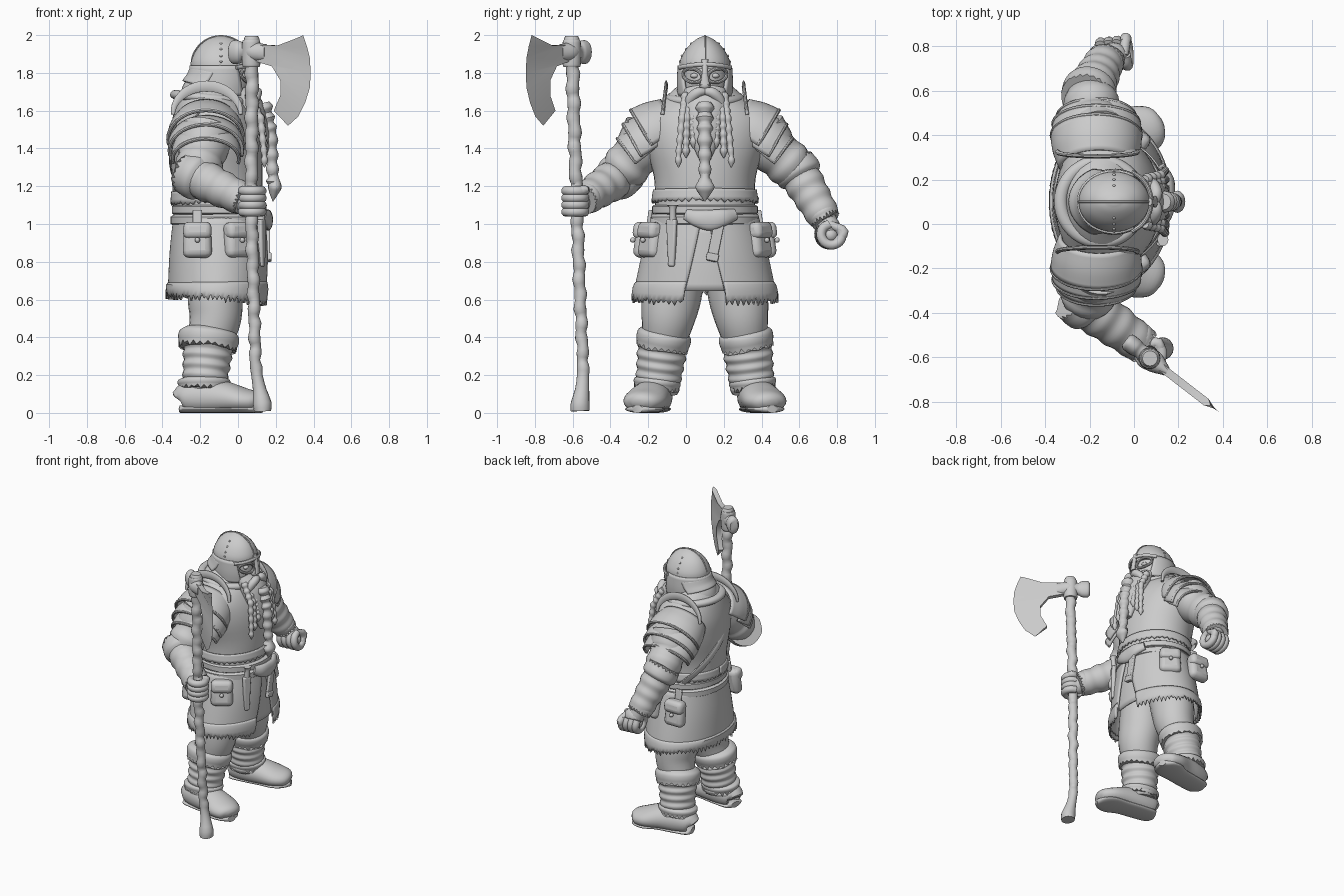
import bpy, bmesh, math, random
from math import sin, cos, pi, sqrt
from mathutils import Vector as V, Matrix

if "Cube" in bpy.data.objects:
    bpy.data.objects.remove(bpy.data.objects["Cube"])

random.seed(4)
CY = 0.1  # the body's middle plane


def finish(name, bm, thick=0, bevel=0):
    bmesh.ops.recalc_face_normals(bm, faces=bm.faces)
    me = bpy.data.meshes.new(name)
    bm.to_mesh(me)
    bm.free()
    ob = bpy.data.objects.new(name, me)
    bpy.context.collection.objects.link(ob)
    if thick:
        m = ob.modifiers.new("thickness", 'SOLIDIFY')
        m.thickness = thick
        m.offset = 0
    if bevel:
        m = ob.modifiers.new("bevel", 'BEVEL')
        m.width = bevel
        m.segments = 3
    return ob


def tube(name, secs, n=24, ref=(1, 0, 0), steps=4, jag=0, gap=None, turn=0, floor=None):
    """Loft ellipses (x, y, z, a, b) along a smooth path; gap leaves it open on one side."""
    s = [V(q) for q in secs]
    s = [s[0] * 2 - s[1]] + s + [s[-1] * 2 - s[-2]]
    rows = []
    for i in range(1, len(s) - 2):
        for k in range(steps):
            t = k / steps
            p0, p1, p2, p3 = s[i - 1:i + 3]
            rows.append(p1 + (p2 - p0) * (t / 2) + (p0 * 2 - p1 * 5 + p2 * 4 - p3) * (t * t / 2)
                        + (p1 * 3 - p0 - p2 * 3 + p3) * (t ** 3 / 2))
    rows.append(s[-2])
    bm = bmesh.new()
    rings = []
    for i, r in enumerate(rows):
        c = V(r[:3])
        d = (V(rows[min(i + 1, len(rows) - 1)][:3]) - V(rows[max(i - 1, 0)][:3])).normalized()
        u = V(ref) - d * d.dot(V(ref))
        u.normalize()
        v = d.cross(u)
        f = i / (len(rows) - 1)
        g = gap[0] + (gap[1] - gap[0]) * f if gap else 0
        ring = []
        for j in range(n):
            a = turn + g + (2 * pi - 2 * g) * j / (n - 1 if gap else n)
            p = c + u * max(r[3], .001) * cos(a) + v * max(r[4], .001) * sin(a)
            if jag and i == len(rows) - 1:
                p += d * jag * (random.uniform(.4, 1) if j % 2 else random.uniform(-.3, .2))
            if floor is not None:
                p.z = max(p.z, floor)
            ring.append(bm.verts.new(p))
        rings.append(ring)
    for r0, r1 in zip(rings, rings[1:]):
        for j in range(n - 1 if gap else n):
            bm.faces.new((r0[j], r0[(j + 1) % n], r1[(j + 1) % n], r1[j]))
    if not gap:
        bm.faces.new(rings[0])
        bm.faces.new(rings[-1])
    return finish(name, bm, thick=.014 if gap else 0)


def box(name, loc, size, rot=(0, 0, 0), bevel=.015, taper=1):
    bm = bmesh.new()
    bmesh.ops.create_cube(bm, size=1)
    for v in bm.verts:
        if v.co.z < 0:
            v.co.y *= taper
        v.co = V([a * b for a, b in zip(v.co, size)])
    e = Matrix.Rotation(rot[2], 4, 'Z') @ Matrix.Rotation(rot[0], 4, 'X') @ Matrix.Rotation(rot[1], 4, 'Y')
    bm.transform(Matrix.Translation(loc) @ e)
    return finish(name, bm, bevel=bevel)


def ball(name, loc, size):
    bm = bmesh.new()
    bmesh.ops.create_uvsphere(bm, u_segments=16, v_segments=10, radius=1)
    bm.transform(Matrix.Translation(loc) @ Matrix.Diagonal((*size, 1)))
    return finish(name, bm)


def ribbed(p, q, r0, r1, bands, k=.9):
    """Sections from p to q that bulge into wrapped bands."""
    p, q, m = V(p), V(q), bands * 2
    return [(*p.lerp(q, i / m), *[(r0 + (r1 - r0) * i / m) * (1 if i % 2 else k)] * 2) for i in range(m + 1)]


def fur(name, p, q, a, b):
    p, q = V(p), V(q)
    return tube(name, [(*p, a * .8, b * .8), (*p.lerp(q, .25), a * .97, b * .97), (*p.lerp(q, .6), a, b),
                       (*q, a * .95, b * .95)], n=48, jag=.025)


def braid(name, pts, r, bands=7):
    out = []
    for i in range(bands * 2 + 1):
        f = i / (bands * 2) * (len(pts) - 1)
        k = min(int(f), len(pts) - 2)
        w = r * (1.12 if i % 2 else .8) * (1 - .35 * f / (len(pts) - 1))
        out.append((*V(pts[k]).lerp(V(pts[k + 1]), f - k), w, w))
    e = V(pts[-1])
    out += [(*(e - V((0, 0, .025))), r * .8, r * .8), (*(e - V((0, 0, .06))), .003, .003)]
    return tube(name, out, n=12, steps=3)


def hand(name, c, axis, palm, r):
    c, axis, palm = V(c), V(axis).normalized(), V(palm).normalized()
    w = axis.cross(palm)
    ball(name + "_palm", c + palm * .035, (.068, .06, .066))
    for k in range(4):
        o = c + axis * (k - 1.5) * .037
        pts = [(*(o + (palm * cos(t) + w * sin(t)) * r), .026, .026) for t in [i * .75 for i in range(8)]]
        tube(name + "_finger", pts, n=10, ref=axis)
    tube(name + "_thumb", [(*(c + palm * r + axis * .05), .02, .02), (*(c - w * r * 1.2 + axis * .06), .026, .026),
                           (*(c - palm * r + axis * .05), .017, .017)], n=10, ref=axis)


# torso, tunic hem and belt
tube("torso", [(-.1, CY, 1.0, .24, .27), (-.11, CY, 1.1, .235, .265), (-.11, CY, 1.25, .24, .27),
               (-.12, CY, 1.42, .24, .315), (-.14, CY, 1.55, .215, .32), (-.15, CY, 1.66, .17, .22),
               (-.14, CY, 1.75, .11, .12)], n=40)
tube("tunic_hem", [(-.107, CY, 1.18, .24, .268), (-.105, CY, 1.125, .246, .276)], n=90, jag=.02, gap=(.02, .02), turn=pi)
for z, r in ((1.075, .25), (1.02, .257)):
    tube("belt", [(-.1, CY, z + .025, r - .01, r + .02), (-.1, CY, z + .018, r, r + .03),
                  (-.1, CY, z - .018, r, r + .03), (-.1, CY, z - .025, r - .01, r + .02)], n=48, steps=1)
tube("buckle", [(.13, .0, 1.05, .02, .03), (.155, .06, 1.03, .025, .045), (.16, .13, 1.02, .025, .055),
                (.155, .2, 1.035, .025, .045), (.12, .26, 1.05, .02, .03)], n=16)
box("belt_tail", (.16, .155, .9), (.02, .055, .2), (-.2, 0, 0), .006)
box("belt_tail_tip", (.165, .14, .825), (.025, .065, .04), (-.2, 0, 0), .006)
box("sheath", (.125, -.075, .9), (.03, .06, .25), (0, 0, -.5), .01, .6)
tube("sheath_handle", [(.12, -.07, 1.0, .02, .02), (.13, -.07, 1.08, .018, .018), (.13, -.07, 1.1, .025, .03)], n=12)

# split skirt with ragged fur edge
tube("skirt", [(-.1, CY, 1.05, .235, .275), (-.1, CY, .85, .255, .325), (-.105, CY, .64, .26, .37)],
     n=90, jag=.03, gap=(.05, .3))
tube("skirt_fur", [(-.105, CY, .69, .262, .362), (-.105, CY, .665, .27, .375), (-.108, CY, .62, .268, .382)],
     n=130, jag=.04, gap=(.27, .3), steps=2)
tube("front_panel", [(-.1, CY, 1.0, .225, .28), (-.1, CY, .8, .235, .31), (-.1, CY, .645, .235, .34)],
     n=20, gap=(pi - .4, pi - .32), turn=pi)

# diagonal back strap
tube("back_strap", [(-.13 + (.245 - .045 * f) * cos(t), CY + .29 * sin(t), 1.12 + .48 * f, .012, .03)
                    for f, t in [(i / 8, 2.0 + 2.3 * i / 8) for i in range(9)]], n=10)

# pouches
for s in (-1, 1):
    for x, lat, ang in ((-.215, .33, pi / 2), (-.005, .285, 1.0)):
        rot = (0, -.15, s * ang)
        o = V((cos(ang), s * sin(ang), 0))
        c = V((x, CY + s * lat, .915))
        box("pouch", c, (.08, .14, .19), rot, .035, 1.12)
        box("pouch_flap", c + o * .008 + V((0, 0, .05)), (.085, .15, .09), rot, .03)
        ball("pouch_button", c + o * .052, (.014, .014, .014))
        box("pouch_loop", c + V((0, 0, .11)) - o * .035, (.02, .05, .1), rot, .006)

for s in (-1, 1):
    y = lambda lat: CY + s * lat
    # legs, wraps and boots
    tube("thigh", [(-.11, y(.14), .8, .15, .15), (-.12, y(.175), .62, .147, .157), (-.12, y(.195), .5, .137, .142),
                   (-.15, y(.215), .38, .12, .115)])
    fur("knee_fur", (-.15, y(.21), .44), (-.16, y(.225), .355), .162, .145)
    tube("shin_wrap", ribbed((-.155, y(.22), .38), (-.18, y(.255), .11), .14, .117, 5, .93))
    fur("ankle_fur", (-.18, y(.25), .185), (-.18, y(.255), .14), .14, .125)
    tube("boot", [(-.305, y(.255), .07, .03, .04), (-.29, y(.258), .08, .075, .08), (-.2, y(.27), .085, .1, .1),
                  (-.08, y(.29), .08, .09, .108), (.03, y(.32), .065, .068, .115), (.1, y(.345), .058, .05, .085),
                  (.125, y(.355), .05, .02, .03)], ref=(0, 0, 1), floor=.02)
    tube("boot_sole", [(-.305, y(.255), .02, .02, .04), (-.28, y(.26), .02, .02, .08), (-.18, y(.275), .02, .02, .088),
                       (-.06, y(.295), .02, .02, .09), (.03, y(.32), .02, .02, .105), (.09, y(.343), .02, .02, .08),
                       (.125, y(.357), .02, .02, .03)], ref=(0, 0, 1), floor=0)
    # layered shoulder plates with rolled edges and a raised rim
    for l0, z0, a0, b0, l1, z1, a1, b1 in (
            (.27, 1.43, .16, .12, .38, 1.345, .175, .135), (.25, 1.45, .18, .14, .35, 1.39, .193, .16),
            (.16, 1.535, .165, .14, .30, 1.45, .2, .178)):
        tube("shoulder_plate", [(-.165, y(l0), z0, a0, b0), (-.167, y((l0 + l1) / 2), (z0 + z1) / 2,
             (a0 + a1) / 2 + .008, (b0 + b1) / 2 + .008), (-.17, y(l1), z1, a1, b1)],
             n=32, gap=(1.35, 1.35), turn=s * pi / 2)
        m = V((z0 - z1, l1 - l0)).normalized() * b1
        tube("plate_edge", [(-.17 + a1 * cos(t), y(l1 + m.x * sin(t)), z1 + m.y * sin(t), .01, .01)
                            for t in [-.2 + i * .177 for i in range(21)]], n=8, ref=(0, 1, 0), steps=1)
    tube("shoulder_rim", [(-.165 + .18 * cos(t), y(.225 - .02 * sin(t)), 1.58 + .15 * sin(t), .01, .01 + .02 * sin(t))
                          for t in [i * pi / 10 for i in range(11)]], n=10, ref=(0, 1, 0))

# arms
R, L = ((-.22, -.36, 1.25), (.03, -.54, 1.13)), ((-.2, .595, 1.27), (-.13, .735, 1.03))
for side, y0, (elbow, wrist) in (("right", -.19, R), ("left", .39, L)):
    e, w = V(elbow), V(wrist)
    tube(side + "_sleeve", [(-.16, y0, 1.5, .14, .14), *[(*V((-.17, y0, 1.46)).lerp(e, f), r, r) for f, r in
                            ((.3, .135), (.55, .12), (.75, .127), (1, .1))]])
    tube(side + "_bracer", ribbed(e.lerp(w, -.15), w, .118, .088, 4, .93))
    fur(side + "_cuff_fur", e.lerp(w, .14), e.lerp(w, -.16), .124, .124)
    fur(side + "_wrist_fur", e.lerp(w, .86), w, .09, .083)
hand("right_hand", (.075, -.585, 1.12), (0, 0, 1), (-.8, .6, 0), .05)
hand("left_hand", (-.09, .765, .945), (1, .1, 0), (-.1, -.2, 1), .056)
tube("right_wrist", [(.0, -.52, 1.14, .06, .06), (.05, -.56, 1.12, .045, .045)], n=14)
tube("left_wrist", [(-.13, .73, 1.05, .06, .06), (-.1, .755, .97, .06, .06)], n=14)
ball("left_fist_core", (-.09, .765, .94), (.075, .05, .05))

# head, helmet and eye guards
face_x = lambda l: -.085 + .155 * sqrt(max(0, 1 - (l / .15) ** 2))
tube("face", [(-.09, CY, 1.6, .1, .1), (-.08, CY, 1.72, .135, .118), (-.09, CY, 1.86, .14, .12)])
tube("helmet_dome", [(-.09, CY, 1.82, .16, .137), (-.09, CY, 1.87, .156, .13), (-.09, CY, 1.93, .125, .097),
                     (-.09, CY, 1.975, .075, .05), (-.09, CY, 1.995, .02, .01)], n=36)
tube("helmet_sides", [(-.09, CY, 1.84, .16, .137), (-.09, CY, 1.75, .163, .142), (-.09, CY, 1.68, .155, .138)],
     n=36, gap=(1.0, .75))
tube("neck_guard", [(-.09, CY, 1.80, .16, .138), (-.1, CY, 1.75, .17, .147), (-.11, CY, 1.71, .185, .155)],
     n=30, gap=(1.8, 2.0))
tube("helmet_brow", [(face_x(l) + .008, CY + l, 1.845 - .9 * l * l, .01, .012)
                     for l in [-.135 + .27 * i / 10 for i in range(11)]], n=10)
tube("helmet_ridge", [(-.09 + .158 * cos(t), CY, 1.84 + .156 * sin(t), .006, .004)
                      for t in [i * pi / 12 for i in range(13)]], n=8, ref=(0, 1, 0))
tube("nose_guard", [(.07, CY, 1.87, .012, .018), (.085, CY, 1.8, .014, .016), (.095, CY, 1.735, .012, .026)], n=12)
ball("nose", (.07, CY, 1.735), (.03, .03, .03))
for s in (-1, 1):
    tube("eye_guard", [(face_x(l) + .002, CY + s * l, 1.785 + .036 * sin(t) + .15 * (l - .06), .009, .009)
                       for t, l in [(i * pi / 8, .065 + .05 * cos(i * pi / 8)) for i in range(17)]], n=8)
    ball("eye", (.035, CY + s * .055, 1.785), (.018, .022, .014))
    for z, l in ((1.86, .132), (1.89, .122), (1.925, .1), (1.955, .073)):
        ball("rivet", (-.09, CY + s * l, z), (.007, .006, .007))
tube("collar", [(-.15 + .18 * cos(t), CY + .18 * sin(t), 1.665 - .02 * cos(t), .025, .03)
                for t in [i * pi / 8 for i in range(17)]], n=12, ref=(0, 0, 1))
tube("hair", [(-.15, CY, 1.76, .11, .11), (-.16, CY, 1.7, .14, .14), (-.16, CY, 1.63, .15, .15)], n=40, jag=.04)

# moustache, beard and braids
tube("beard", [(.01, CY, 1.71, .05, .11), (.06, CY, 1.62, .075, .115), (.1, CY, 1.52, .062, .1),
               (.125, CY, 1.43, .045, .07), (.14, CY, 1.34, .02, .03)], n=28)
braid("centre_braid", [(.13, CY, 1.64), (.17, CY, 1.48), (.185, CY, 1.25)], .046, 6)
tube("braid_tuft", [(.185, CY, 1.27, .028, .032), (.195, CY, 1.245, .02, .022), (.195, CY, 1.2, .036, .05),
                    (.19, CY, 1.165, .025, .035), (.185, CY, 1.12, .002, .002)], n=16)
for s in (-1, 1):
    tube("moustache", [(.09, CY + s * .005, 1.70, .025, .02), (.1, CY + s * .04, 1.695, .028, .028),
                       (.085, CY + s * .08, 1.655, .026, .026), (.08, CY + s * .1, 1.59, .005, .005)], n=14)
    for l0, l1, z1, r in ((.1, .14, 1.36, .024), (.075, .1, 1.41, .026), (.045, .06, 1.46, .026)):
        braid("side_braid", [(.05, CY + s * l0, 1.69), (.12, CY + s * (l0 + .02), 1.56), (.14, CY + s * l1, z1)], r)

# long axe: wrapped shaft, flared foot, socket, poll and curved blade
shaft = [(.13, -.56, .01, .045, .05), (.128, -.56, .05, .05, .05), (.115, -.55, .12, .036, .038),
         (.1, -.545, .2, .03, .032)]
for i in range(1, 46):
    f = i / 45
    r = .027 + .005 * f + (.006 if i % 2 else 0)
    shaft.append((.095 - .03 * min(1, f * 2) + .01 * f + .004 * sin(i * 2.1), -.54 - .065 * f ** .8 + .004 * cos(i * 1.7),
                  .2 + 1.75 * f, r, r))
shaft += [(.072, -.605, 1.975, .042, .042), (.072, -.605, 1.995, .034, .034)]
tube("axe_shaft", shaft, n=16, steps=2)
D = V((.79, -.61, 0))
O = V((.07, -.605, 0))
tube("axe_socket", [(*(O + V((0, 0, z))), r, r) for z, r in ((1.83, .038), (1.845, .048), (1.96, .048), (1.975, .038))], n=20)
tube("axe_poll", [(*(O + D * d + V((0, 0, 1.91))), a, b) for d, a, b in
                  ((.1, .042, .02), (.02, .05, .05), (-.05, .045, .035), (-.08, .06, .04), (-.12, .062, .04),
                   (-.135, .045, .028))], n=20, ref=(0, 0, 1))
inner = [(.325, 1.985), (.22, 1.945), (.09, 1.95), (.09, 1.865), (.19, 1.835), (.235, 1.76), (.235, 1.68), (.2, 1.6)]
outer = [(.345, 2.0), (.365, 1.94), (.38, 1.88), (.385, 1.8), (.38, 1.72), (.355, 1.64), (.32, 1.57), (.265, 1.52)]
bm = bmesh.new()
side = D.cross(V((0, 0, 1))) * .018
at = lambda p: O + D * ((p[0] - .07) / .79) + V((0, 0, p[1]))
rows = [[bm.verts.new(q) for q in (at(i) + side, at(o), at(i) - side)] for i, o in zip(inner, outer)]
for r0, r1 in zip(rows, rows[1:]):
    for j in range(3):
        bm.faces.new((r0[j], r0[(j + 1) % 3], r1[(j + 1) % 3], r1[j]))
bm.faces.new(rows[0])
bm.faces.new(rows[-1])
finish("axe_blade", bm)

bpy.ops.object.select_all(action='SELECT')
bpy.context.view_layer.objects.active = bpy.context.selected_objects[0]
bpy.ops.object.shade_smooth_by_angle(angle=math.radians(40))
